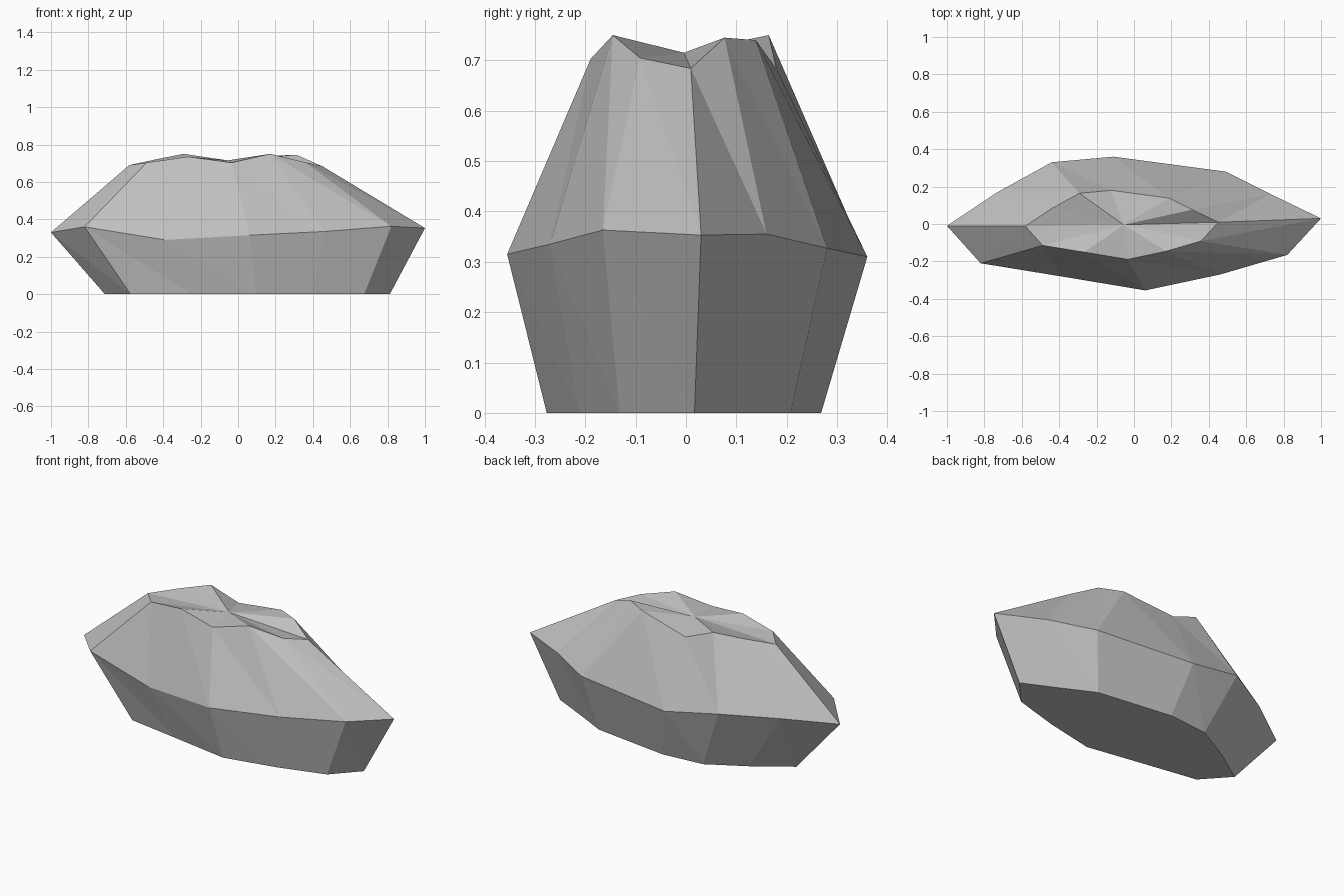
import bpy
import bmesh

default_cube = bpy.data.objects.get("Cube")
if default_cube:
    bpy.data.objects.remove(default_cube, do_unlink=True)

# Stone material
stone = bpy.data.materials.new("grey stone")
stone.use_nodes = True
grey = (0.53, 0.53, 0.53, 1.0)
stone.diffuse_color = grey
stone.node_tree.nodes["Principled BSDF"].inputs["Base Color"].default_value = grey

# Widest outline of the boulder, seen from above
outline = [(-1, -.01), (-.82, -.21), (-.39, -.28), (.06, -.355),
           (.46, -.27), (.82, -.165), (1, .03), (.73, .16),
           (.49, .28), (-.11, .36), (-.44, .33), (-.73, .17)]

# Uneven heights of the waist and of the crown
waist_heights = [.33, .36, .29, .315, .335, .363, .353, .355, .327, .31, .37, .36]
crown_heights = [.69, .703, .735, .703, .75, .705, .684, .745, .74, .683, .75, .72]


def add_ring(bm, scale, shift_x, shift_y, heights):
    """Add a scaled copy of the outline at the given heights."""
    return [bm.verts.new((x * scale + shift_x, y * scale + shift_y, z))
            for (x, y), z in zip(outline, heights)]


def bridge(bm, lower, upper):
    """Join two rings with a band of triangular facets."""
    count = len(lower)
    for i in range(count):
        j = (i + 1) % count
        bm.faces.new((lower[i], lower[j], upper[i]))
        bm.faces.new((lower[j], upper[j], upper[i]))


bm = bmesh.new()

# Base, waist and crown
base = add_ring(bm, .762, .05, -.006, [0] * len(outline))
waist = add_ring(bm, 1, 0, 0, waist_heights)
crown = add_ring(bm, .516, -.065, -.006, crown_heights)
bridge(bm, base, waist)
bridge(bm, waist, crown)

# Flat underside and dished cap
bm.faces.new(list(reversed(base)))
dip = bm.verts.new((-.055, -.004, .715))
for i, vert in enumerate(crown):
    bm.faces.new((vert, crown[(i + 1) % len(crown)], dip))

bmesh.ops.recalc_face_normals(bm, faces=bm.faces[:])
mesh = bpy.data.meshes.new("boulder")
bm.to_mesh(mesh)
bm.free()
mesh.materials.append(stone)
boulder = bpy.data.objects.new("boulder", mesh)
bpy.context.collection.objects.link(boulder)
